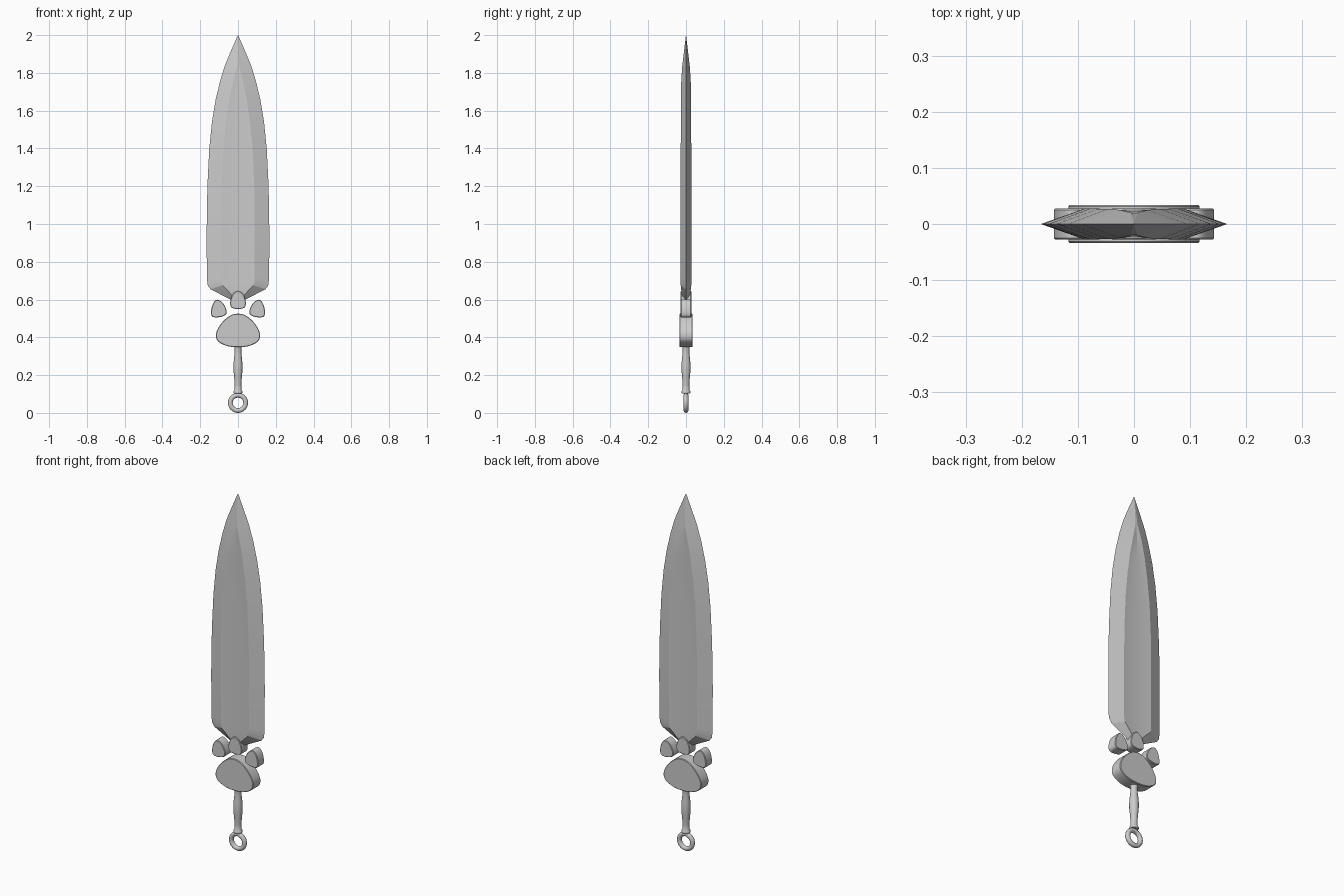
import bpy, bmesh, math
from mathutils import Vector

if "Cube" in bpy.data.objects:
    bpy.data.objects.remove(bpy.data.objects["Cube"])


def make_object(name, bm, angle=30):
    bmesh.ops.remove_doubles(bm, verts=bm.verts, dist=1e-5)
    bmesh.ops.recalc_face_normals(bm, faces=bm.faces)
    me = bpy.data.meshes.new(name)
    bm.to_mesh(me)
    bm.free()
    ob = bpy.data.objects.new(name, me)
    bpy.context.collection.objects.link(ob)
    bpy.ops.object.select_all(action='DESELECT')
    ob.select_set(True)
    bpy.context.view_layer.objects.active = ob
    bpy.ops.object.shade_smooth_by_angle(angle=math.radians(angle))
    return ob


def loft(bm, rings):
    rows = [[bm.verts.new(p) for p in r] for r in rings]
    n = len(rows[0])
    for a, b in zip(rows, rows[1:]):
        for i in range(n):
            j = (i + 1) % n
            bm.faces.new((a[i], a[j], b[j], b[i]))
    bm.faces.new(rows[0])
    bm.faces.new(rows[-1])


def smooth_loop(pts, steps=6):
    # closed Catmull-Rom through the given points
    out, n = [], len(pts)
    for i in range(n):
        p0, p1, p2, p3 = (Vector(pts[(i + k) % n]) for k in (-1, 0, 1, 2))
        for s in range(steps):
            t = s / steps
            out.append(0.5 * (2 * p1 + (p2 - p0) * t + (2 * p0 - 5 * p1 + 4 * p2 - p3) * t * t
                              + (3 * p1 - p0 - 3 * p2 + p3) * t ** 3))
    return out


def pad(name, pts, depth, bevel=0.003):
    loop = smooth_loop(pts)
    c = sum(loop, Vector((0, 0))) / len(loop)

    def ring(y, inset):
        return [(p.x - (p - c).normalized().x * inset, y, p.y - (p - c).normalized().y * inset) for p in loop]
    bm = bmesh.new()
    loft(bm, [ring(-depth, bevel), ring(-depth + bevel, 0), ring(depth - bevel, 0), ring(depth, bevel)])
    return make_object(name, bm, 40)


# blade: rows of edge (x, z), shoulder (x, z, y), centre (z, y)
rows = [
    (0.035, 0.597, 0.018, 0.592, 0.001, 0.588, 0.001),
    (0.040, 0.600, 0.030, 0.622, 0.022, 0.615, 0.020),
    (0.146, 0.655, 0.082, 0.675, 0.028, 0.675, 0.022),
    (0.160, 0.675, 0.086, 0.690, 0.028, 0.690, 0.022),
    (0.165, 0.710, 0.087, 0.715, 0.028, 0.715, 0.022),
    (0.166, 0.96, 0.087, 0.96, 0.028, 0.96, 0.022),
    (0.162, 1.20, 0.086, 1.20, 0.028, 1.20, 0.022),
    (0.152, 1.40, 0.077, 1.40, 0.028, 1.40, 0.022),
    (0.138, 1.54, 0.063, 1.54, 0.027, 1.54, 0.022),
    (0.118, 1.66, 0.046, 1.66, 0.027, 1.66, 0.022),
    (0.094, 1.76, 0.025, 1.76, 0.025, 1.76, 0.022),
    (0.071, 1.835, 0.006, 1.835, 0.020, 1.835, 0.019),
    (0.036, 1.92, 0.003, 1.92, 0.010, 1.92, 0.010),
    (0.0005, 2.0, 0.0002, 2.0, 0.0003, 2.0, 0.0003),
]
bm = bmesh.new()
loft(bm, [[(-w, 0, zo), (-wi, -t, zi), (0, -tc, zc), (wi, -t, zi),
           (w, 0, zo), (wi, t, zi), (0, tc, zc), (-wi, t, zi)]
          for w, zo, wi, zi, t, zc, tc in rows])
make_object("blade", bm, 12)

# paw guard: palm and three toes
half = [(0, 0.525), (0.04, 0.516), (0.085, 0.478), (0.115, 0.425), (0.108, 0.382), (0.06, 0.355), (0, 0.348)]
pad("palm_pad", half + [(-x, z) for x, z in half[-2:0:-1]], 0.034)
toe = [(0, 0.645), (0.025, 0.631), (0.040, 0.595), (0.038, 0.562), (0.015, 0.551)]
pad("middle_toe_pad", toe + [(-x, z) for x, z in toe[:0:-1]], 0.028)
side = [(0.110, 0.599), (0.130, 0.582), (0.142, 0.545), (0.138, 0.512), (0.108, 0.506),
        (0.070, 0.516), (0.060, 0.540), (0.080, 0.582)]
for name, s in (("right_toe_pad", 1), ("left_toe_pad", -1)):
    pad(name, [(s * x, z) for x, z in side], 0.028)

# handle: turned grip
profile = [(0.022, 0.103), (0.024, 0.108), (0.023, 0.114), (0.018, 0.122), (0.0175, 0.15), (0.020, 0.185),
           (0.0235, 0.22), (0.024, 0.25), (0.022, 0.28), (0.018, 0.315), (0.018, 0.335), (0.021, 0.36)]
bm = bmesh.new()
loft(bm, [[(r * math.cos(k * math.tau / 24), r * math.sin(k * math.tau / 24), z) for k in range(24)]
          for r, z in profile])
make_object("handle", bm, 50)

# pommel ring
bpy.ops.mesh.primitive_torus_add(major_radius=0.0405, minor_radius=0.0125, major_segments=40, minor_segments=16,
                                 location=(0, 0, 0.053), rotation=(math.pi / 2, 0, 0))
bpy.context.object.name = "pommel_ring"
bpy.ops.object.shade_smooth()
